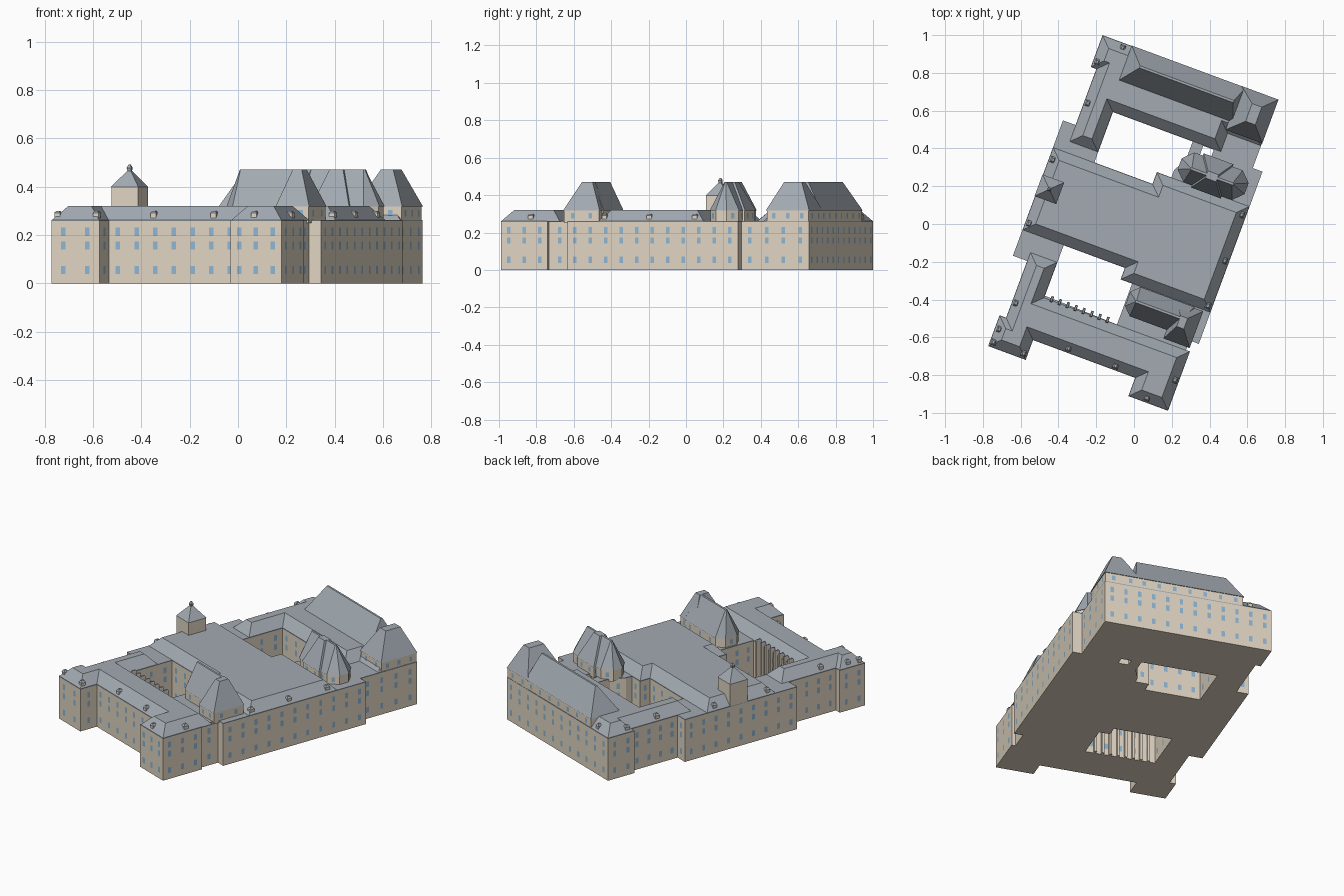
import bpy, bmesh, math
from mathutils import Vector
from mathutils.geometry import tessellate_polygon

if "Cube" in bpy.data.objects:
    bpy.data.objects.remove(bpy.data.objects["Cube"])

A = math.radians(-20.3)
CA, SA = math.cos(A), math.sin(A)


def world(u, v, z):
    """Building axes (u along the front, v to the back) to world."""
    return Vector((CA * u - SA * v, SA * u + CA * v, z))


def material(name, col):
    m = bpy.data.materials.new(name)
    m.diffuse_color = (*col, 1)
    m.use_nodes = True
    m.node_tree.nodes["Principled BSDF"].inputs["Base Color"].default_value = m.diffuse_color
    return m


STONE = material("stone", (0.76, 0.67, 0.55))
SLATE = material("slate", (0.36, 0.40, 0.44))
GLASS = material("glass", (0.27, 0.47, 0.65))


def finish(name, bm, mat, normals=True):
    if normals:
        bmesh.ops.recalc_face_normals(bm, faces=bm.faces)
    me = bpy.data.meshes.new(name)
    bm.to_mesh(me)
    bm.free()
    me.materials.append(mat)
    ob = bpy.data.objects.new(name, me)
    bpy.context.collection.objects.link(ob)
    return ob


def loft(name, low, high, z0, z1, mat):
    """Closed solid between two sets of matching loops; extra loops are holes."""
    bm = bmesh.new()
    rings = []
    for loops, z in ((low, z0), (high, z1)):
        vs = [[bm.verts.new(world(u, v, z)) for u, v in lp] for lp in loops]
        flat = [w for lp in vs for w in lp]
        for t in tessellate_polygon([[Vector((u, v, 0)) for u, v in lp] for lp in loops]):
            bm.faces.new([flat[i] for i in t])
        rings.append(vs)
    for a, b in zip(*rings):
        for i in range(len(a)):
            j = (i + 1) % len(a)
            bm.faces.new((a[i], a[j], b[j], b[i]))
    bmesh.ops.dissolve_limit(bm, angle_limit=0.001, verts=bm.verts, edges=bm.edges)
    return finish(name, bm, mat)


def inset(lp, d):
    """Mitred inward offset of a counter-clockwise loop."""
    out = []
    for i in range(len(lp)):
        p, q, r = (Vector(lp[k % len(lp)]) for k in (i - 1, i, i + 1))
        e, f = (q - p).normalized(), (r - q).normalized()
        n, m = Vector((-e.y, e.x)), Vector((-f.y, f.x))
        out.append(tuple(q + (n + m) * d / (1 + n.dot(m))))
    return out


def rect(u0, u1, v0, v1, c=0.0):
    if not c:
        return [(u0, v0), (u1, v0), (u1, v1), (u0, v1)]
    return [(u0 + c, v0), (u1 - c, v0), (u1, v0 + c), (u1, v1 - c),
            (u1 - c, v1), (u0 + c, v1), (u0, v1 - c), (u0, v0 + c)]


def windows(name, loops, rows, step=0.086):
    bm = bmesh.new()
    for lp in loops:
        for i in range(len(lp)):
            p, q = Vector(lp[i]), Vector(lp[(i + 1) % len(lp)])
            length = (q - p).length
            n = round(length / step)
            if length < 0.06 or n < 1:
                continue
            d = (q - p) / length
            out = Vector((d.y, -d.x)) * 0.002
            for k in range(n):
                c = p + d * length * (k + 0.5) / n + out
                a, b = c - d * 0.01, c + d * 0.01
                for z, h in rows:
                    bm.faces.new([bm.verts.new(world(s.x, s.y, t)) for s, t in
                                  ((a, z - h), (b, z - h), (b, z + h), (a, z + h))])
    finish(name, bm, GLASS, False)


# main walls with three courtyards
outline = [(-.5, -.874), (-.288, -.874), (-.288, -.762), (.288, -.762), (.288, -.865),
           (.512, -.865), (.512, -.6), (.49, -.6), (.49, -.476), (.542, -.476),
           (.542, .496), (.487, .496), (.487, .88), (-.503, .88), (-.503, .7),
           (-.472, .7), (-.472, .384), (-.543, .384), (-.543, -.38), (-.463, -.38),
           (-.463, -.7), (-.5, -.7)]
north_court = [(-.31, .233), (-.31, .517), (.14, .517), (.14, .42), (.1, .34),
               (.1, .3), (.018, .3), (.018, .233)]
light_well = [(.2, .465), (.2, .515), (.26, .515), (.26, .465)]
south_court = [(-.31, -.52), (-.31, -.235), (.035, -.235), (.035, -.3), (.1, -.3), (.1, -.53)]
plan = [outline, north_court, light_well, south_court]
loft("walls", plan, plan, 0, .257, STONE)
loft("eaves_roof", plan, plan, .257, .262, SLATE)
windows("wall_windows", plan, ((.055, .017), (.157, .017), (.213, .017)))

# low mansard roofs
mansards = {
    "front_roof": [(-.5, -.874), (-.288, -.874), (-.288, -.762), (.288, -.762), (.288, -.865),
                   (.512, -.865), (.512, -.53), (-.31, -.53), (-.31, -.33), (-.463, -.33),
                   (-.463, -.7), (-.5, -.7)],
    "middle_roof": [(-.543, -.235), (.035, -.235), (.035, -.3), (.542, -.3), (.542, .3),
                    (.018, .3), (.018, .233), (-.543, .233)],
    "back_roof": [(-.472, .29), (-.31, .29), (-.31, .517), (.3, .517), (.3, .62), (.487, .62),
                  (.487, .88), (-.503, .88), (-.503, .7), (-.472, .7)],
}
for name, lp in mansards.items():
    loft(name, [lp], [inset(lp, .055)], .26, .32, SLATE)


# raised pavilions: attic storey and steep roof with a narrow flat top
def pavilion(name, base, top):
    loft(name + "_attic", [base], [base], .25, .322, STONE)
    windows(name + "_windows", [base], ((.29, .014),))
    loft(name + "_roof", [inset(base, -.004)], [top], .318, .47, SLATE)


pavilion("back_range", rect(-.335, .30, .69, .878), rect(-.26, .27, .785, .797))
pavilion("back_corner", rect(.285, .485, .64, .879), rect(.365, .42, .715, .815))
pavilion("middle_pavilion", rect(.12, .49, .303, .462, .05), rect(.18, .42, .374, .386, .004))
pavilion("middle_cross", rect(.22, .38, .29, .475), rect(.27, .33, .36, .4))
pavilion("front_pavilion", rect(.11, .49, -.462, -.305, .04), rect(.15, .42, -.387, -.375, .004))
pavilion("front_cross", rect(.36, .5, -.51, -.31), rect(.4, .44, -.43, -.37))

# tower with pyramid roof and finial
tc = (-.484, .017)


def square(s):
    return [rect(tc[0] - s, tc[0] + s, tc[1] - s, tc[1] + s)]


loft("tower", square(.059), square(.059), .25, .4, STONE)
loft("tower_roof", square(.061), square(.008), .398, .465, SLATE)
loft("finial_bulb", square(.007), square(.01), .462, .478, SLATE)
loft("finial_tip", square(.01), square(.003), .478, .492, SLATE)

# dormers along the eaves
spots = [(-.48, -.845), (-.31, -.845), (-.096, -.738), (.17, -.738), (.385, -.84),
         (.49, -.7), (.518, .244), (.518, -.016), (.518, -.27), (-.475, -.77),
         (-.44, -.61), (-.45, .515), (-.48, .737), (-.38, .855), (-.52, -.19), (-.52, .17)]
for i, (u, v) in enumerate(spots):
    b = rect(u - .012, u + .012, v - .014, v + .014)
    loft("dormer_%d" % i, [b], [b], .262, .292, STONE)
    t = inset(b, -.002)
    loft("dormer_cap_%d" % i, [t], [inset(b, .006)], .29, .3, SLATE)

# small piers on the south courtyard wall
for i in range(8):
    u = -.27 + i * .045
    b = rect(u - .007, u + .007, -.54, -.508)
    loft("court_pier_%d" % i, [b], [b], 0, .285, STONE)
    loft("pier_cap_%d" % i, [b], [inset(b, .003)], .285, .292, SLATE)
